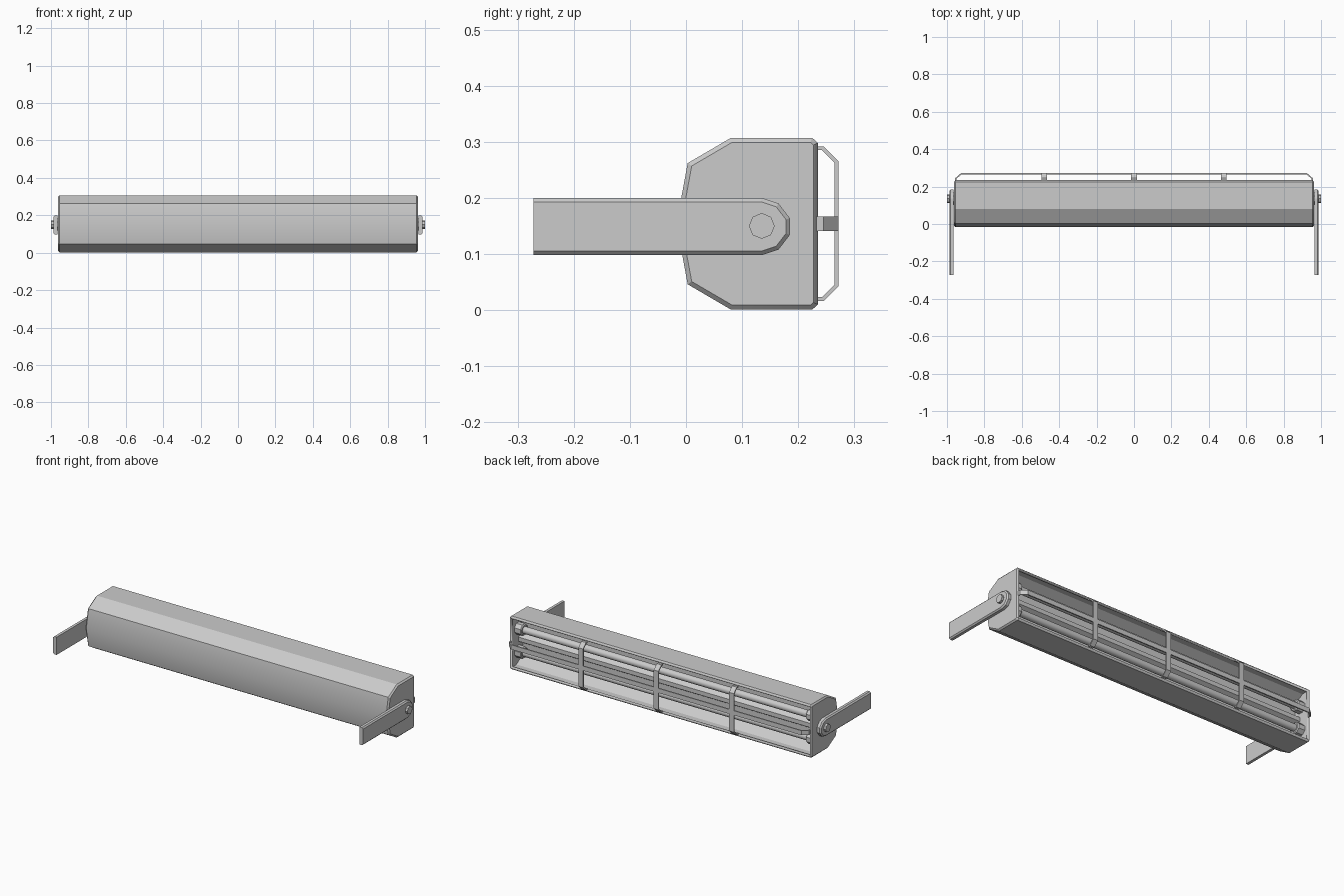
import bpy, bmesh, math
from mathutils import Vector

if "Cube" in bpy.data.objects:
    bpy.data.objects.remove(bpy.data.objects["Cube"])


def finish(name, bm, smooth=None):
    bmesh.ops.recalc_face_normals(bm, faces=bm.faces)
    me = bpy.data.meshes.new(name)
    bm.to_mesh(me)
    bm.free()
    ob = bpy.data.objects.new(name, me)
    bpy.context.collection.objects.link(ob)
    if smooth:
        bpy.ops.object.select_all(action='DESELECT')
        ob.select_set(True)
        bpy.context.view_layer.objects.active = ob
        bpy.ops.object.shade_smooth_by_angle(angle=math.radians(smooth))
    return ob


def prism(profile, x0, x1, bevel=0, both=True):
    """Extrude a (y, z) profile along x, optionally bevelling its end outlines."""
    bm = bmesh.new()
    a = bm.faces.new([bm.verts.new((x0, y, z)) for y, z in profile])
    r = bmesh.ops.extrude_face_region(bm, geom=[a], use_keep_orig=True)
    vs = [g for g in r['geom'] if isinstance(g, bmesh.types.BMVert)]
    bmesh.ops.translate(bm, verts=vs, vec=(x1 - x0, 0, 0))
    bmesh.ops.recalc_face_normals(bm, faces=bm.faces)
    if bevel:
        xs = (x0, x1) if both else (x1,)
        es = [e for e in bm.edges
              if any(all(abs(v.co.x - x) < 1e-5 for v in e.verts) for x in xs)]
        bmesh.ops.bevel(bm, geom=es, offset=bevel, segments=1, affect='EDGES', profile=0.5)
    return bm


def strap(name, path, width_vec, thick):
    """Flat bar following a path, with mitred thickness to one side."""
    bm = bmesh.new()
    w = Vector(width_vec)
    pts = [Vector(p) for p in path]
    rings = []
    for i, p in enumerate(pts):
        d0 = (p - pts[i - 1]).normalized() if i else (pts[1] - p).normalized()
        d1 = (pts[i + 1] - p).normalized() if i < len(pts) - 1 else d0
        n0, n1 = d0.cross(w).normalized(), d1.cross(w).normalized()
        m = (n0 + n1).normalized()
        off = m * thick / m.dot(n0)
        rings.append([bm.verts.new(q) for q in (p - w, p + w, p + w + off, p - w + off)])
    for a, b in zip(rings, rings[1:]):
        for k in range(4):
            bm.faces.new((a[k], a[(k + 1) % 4], b[(k + 1) % 4], b[k]))
    bm.faces.new(rings[0])
    bm.faces.new(rings[-1])
    return finish(name, bm)


def circle(y, z, r, n, start=0.0):
    return [(y + r * math.cos(start + 2 * math.pi * i / n),
             z + r * math.sin(start + 2 * math.pi * i / n)) for i in range(n)]


ZC = 0.154

# Housing: trough with a slightly bulged front, open at the back
upper = [(0.235, 0.298), (0.225, 0.307), (0.08, 0.307), (0.003, 0.262)]
outline = upper + [(-0.017, ZC)] + [(y, 2 * ZC - z) for y, z in reversed(upper)]
bm = prism(outline, -0.962, 0.962, 0.008)
back = [f for f in bm.faces if f.normal.y > 0.99]
bmesh.ops.delete(bm, geom=back, context='FACES')
housing = finish("housing", bm, 24)
sol = housing.modifiers.new("wall", 'SOLIDIFY')
sol.thickness = 0.015
sol.offset = -1

# Reflector: two shallow troughs behind the lamps
refl = [(0.19, 0.292), (0.13, 0.255), (0.13, 0.19), (0.17, ZC + 0.012)]
front = refl + [(y, 2 * ZC - z) for y, z in reversed(refl)]
rear = [(y - 0.006, z) for y, z in reversed(front)]
finish("reflector", prism(front + rear, -0.947, 0.947))

# Lamps and their end sockets
for label, z in (("upper", ZC + 0.066), ("lower", ZC - 0.066)):
    finish(label + "_lamp", prism(circle(0.175, z, 0.02, 16), -0.91, 0.91), 40)
    for s in (-1, 1):
        finish(label + "_socket", prism(circle(0.175, z, 0.034, 8, math.pi / 8), s * 0.95, s * 0.905, 0.005, False))

# Guard: three upright straps and one long strap
half = [(0.230, 0.292), (0.245, 0.292), (0.272, 0.265)]
up = half + [(y, 2 * ZC - z) for y, z in reversed(half)]
for x in (-0.48, 0, 0.48):
    strap("guard_strap", [(x, y, z) for y, z in up], (0.015, 0, 0), 0.007)
side = [(0.956, 0.230), (0.956, 0.245), (0.925, 0.272)]
along = side + [(-x, y) for x, y in reversed(side)]
strap("guard_long_strap", [(x, y, ZC) for x, y in along], (0, 0, 0.013), -0.007)

# Mounting arms with rounded ends, spacers and bolts on both sides
tip = [(-0.272, 0.2), (0.135, 0.2), (0.165, 0.19), (0.185, 0.164)]
arm = tip + [(y, 0.298 - z) for y, z in reversed(tip)]
for s, side_name in ((-1, "left"), (1, "right")):
    bm = prism(arm, s * 0.964, s * 0.987)
    es = [e for e in bm.edges if all(abs(v.co.x - s * 0.987) < 1e-5 for v in e.verts)
          and not all(v.co.y < -0.27 for v in e.verts)]
    bmesh.ops.bevel(bm, geom=es, offset=0.007, segments=1, affect='EDGES', profile=0.5)
    finish(side_name + "_arm", bm)
    finish(side_name + "_spacer", prism(circle(0.135, 0.15, 0.035, 8, math.pi / 8), s * 0.955, s * 0.967))
    finish(side_name + "_bolt", prism(circle(0.135, 0.15, 0.023, 8), s * 0.98, s * 1.0))
